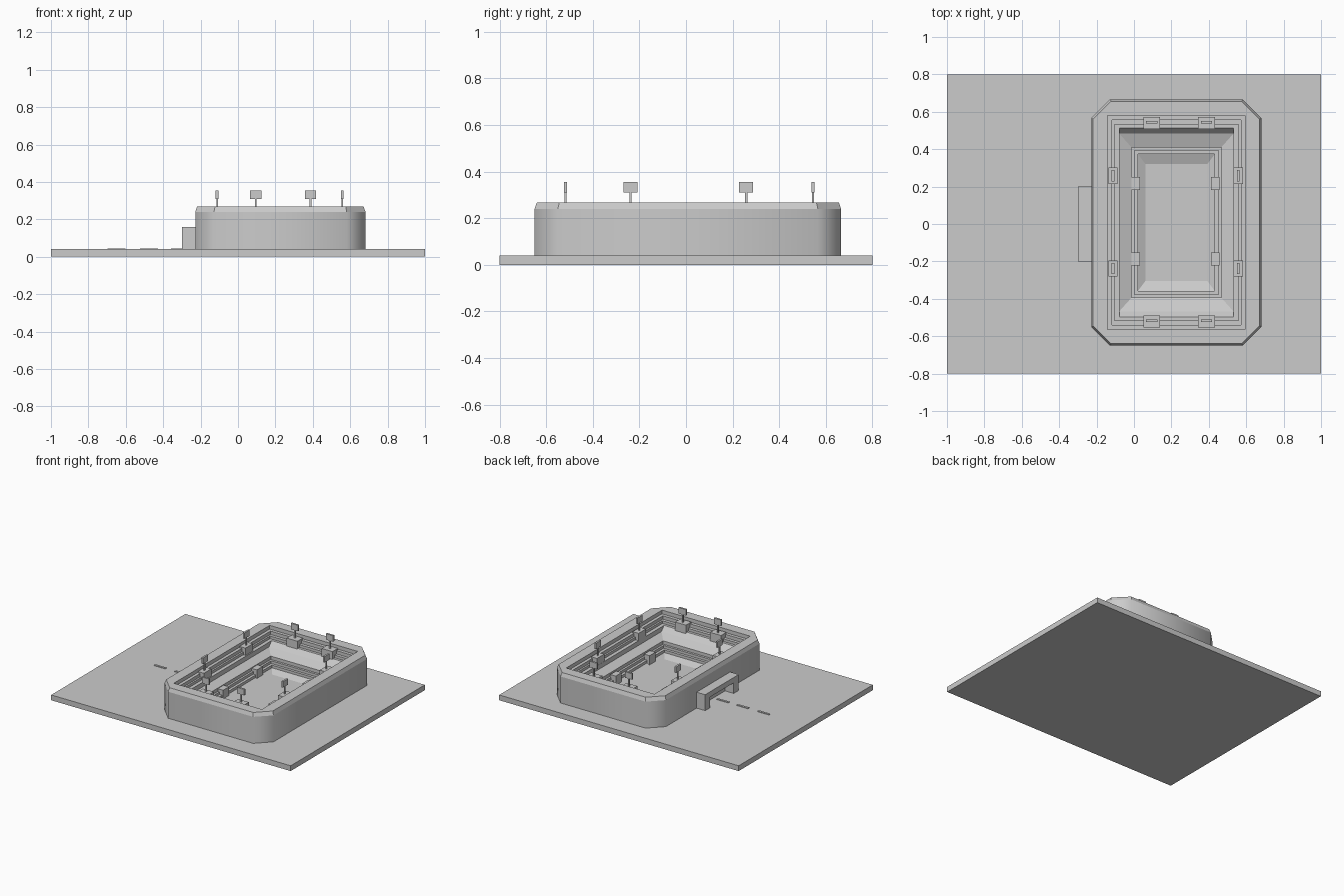
import bpy, bmesh
from mathutils import Vector

if "Cube" in bpy.data.objects:
    bpy.data.objects.remove(bpy.data.objects["Cube"])

GREY = (0.6, 0.6, 0.6, 1)
grey = bpy.data.materials.new("light_grey")
grey.use_nodes = True
grey.diffuse_color = GREY
grey.node_tree.nodes["Principled BSDF"].inputs["Base Color"].default_value = GREY

CX, CY = 0.2265, 0.008   # centre of the arena
GROUND = 0.04


def finish(name, bm):
    bmesh.ops.recalc_face_normals(bm, faces=bm.faces)
    mesh = bpy.data.meshes.new(name)
    bm.to_mesh(mesh)
    bm.free()
    mesh.materials.append(grey)
    obj = bpy.data.objects.new(name, mesh)
    bpy.context.collection.objects.link(obj)
    return obj


def box(name, x, y, z):
    """Box from (low, high) pairs."""
    bm = bmesh.new()
    bmesh.ops.create_cube(bm, size=1)
    for v in bm.verts:
        v.co = Vector(r[0] if c < 0 else r[1] for c, r in zip(v.co, (x, y, z)))
    return finish(name, bm)


def around(c, half):
    return (c - half, c + half)


def ring(bm, hx, hy, cut, z):
    """Rectangle with cut corners, always eight points."""
    pts = []
    for sx, sy in ((1, 1), (-1, 1), (-1, -1), (1, -1)):
        pair = [(sx * hx, sy * (hy - cut)), (sx * (hx - cut), sy * hy)]
        pts += pair if sx * sy > 0 else pair[::-1]
    return [bm.verts.new((CX + x, CY + y, z)) for x, y in pts]


# Ground slab
box("ground_slab", (-1, 1), (-0.8, 0.8), (0, GROUND))

# Outer wall, rim and stepped stands down to the pitch: half x, half y, corner cut, z
profile = [
    (0.455, 0.658, 0.1, GROUND), (0.455, 0.658, 0.1, 0.24),
    (0.445, 0.648, 0.096, 0.268),
    (0.368, 0.572, 0, 0.268), (0.368, 0.572, 0, 0.24),
    (0.345, 0.548, 0, 0.24), (0.345, 0.548, 0, 0.215),
    (0.332, 0.525, 0, 0.215), (0.332, 0.525, 0, 0.195),
    (0.305, 0.505, 0, 0.195), (0.305, 0.475, 0, 0.16),
    (0.24, 0.402, 0, 0.135), (0.24, 0.402, 0, 0.11),
    (0.225, 0.385, 0, 0.11), (0.225, 0.385, 0, 0.09),
    (0.205, 0.365, 0, 0.09), (0.205, 0.365, 0, 0.07),
    (0.165, 0.312, 0, 0.05),
]
bm = bmesh.new()
rings = [ring(bm, *p) for p in profile]
wall = []
for k, (a, b) in enumerate(zip(rings, rings[1:])):
    for i in range(8):
        j = (i + 1) % 8
        face = bm.faces.new((a[i], a[j], b[j], b[i]))
        if k == 0:
            face.smooth = True
bm.faces.new(rings[-1])
bm.faces.new(rings[0][::-1])
bmesh.ops.remove_doubles(bm, verts=bm.verts, dist=0.0001)
finish("arena_bowl", bm)

# Floodlights on the rim, each with a box below it
def floodlight(name, x, y, along_x):
    def span(long, thin):
        hx, hy = (long, thin) if along_x else (thin, long)
        return around(x, hx), around(y, hy)
    box(name + "_pole", *span(0.005, 0.004), (0.24, 0.32))
    box(name + "_panel", *span(0.03, 0.007), (0.31, 0.355))


for i, x in enumerate((0.095, 0.388)):
    for side, y in (("front", -0.517), ("back", 0.545)):
        floodlight(f"{side}_floodlight_{i}", x, y, True)
        box(f"{side}_light_box_{i}", around(x, 0.045),
            around(y - 0.004, 0.032), (0.18, 0.25))
for i, y in enumerate((-0.238, 0.258)):
    for side, x in (("right", -0.112), ("left", 0.557)):
        floodlight(f"{side}_floodlight_{i}", x, y, False)
        box(f"{side}_light_box_{i}", around(x, 0.025),
            around(y, 0.044), (0.18, 0.25))

# Small cabins beside the pitch
for i, y in enumerate((-0.187, 0.216)):
    for side, x in (("right", 0.008), ("left", 0.434)):
        box(f"{side}_cabin_{i}", around(x, 0.023), around(y, 0.035), (0.06, 0.13))

# Entrance gate: two posts and a lintel
for side, y in (("front", -0.17), ("back", 0.17)):
    box(f"gate_{side}_post", (-0.3, -0.22), around(y, 0.03), (GROUND, 0.12))
box("gate_lintel", (-0.3, -0.22), (-0.2, 0.2), (0.12, 0.16))

# Dashes on the approach road
for i, x in enumerate((-0.65, -0.475, -0.31)):
    box(f"road_dash_{i}", around(x, 0.048), around(0, 0.008), (GROUND, 0.045))
